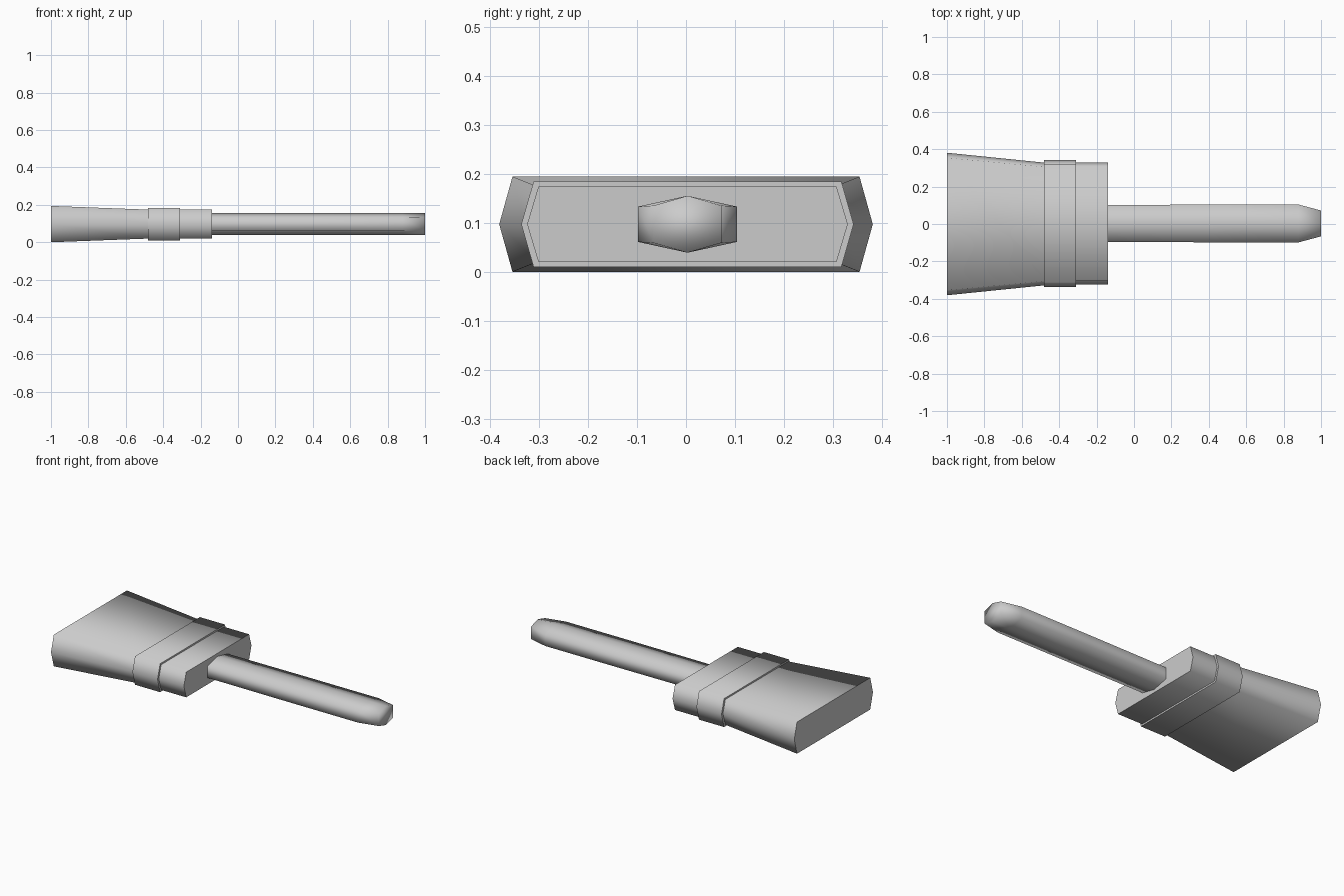
import bpy
import bmesh

cube = bpy.data.objects.get("Cube")
if cube:
    bpy.data.objects.remove(cube, do_unlink=True)

GREY = (0.6, 0.6, 0.6, 1)
grey = bpy.data.materials.new("plain grey")
grey.use_nodes = True
grey.diffuse_color = GREY
grey.node_tree.nodes["Principled BSDF"].inputs["Base Color"].default_value = GREY

MID_Z = 0.097


def wide_hex(tip, corner, half_height):
    """Six-sided section pointing sideways."""
    h = half_height
    return [(tip, 0), (corner, h), (-corner, h), (-tip, 0), (-corner, -h), (corner, -h)]


def tall_hex(half_width, corner, tip):
    """Six-sided section pointing up and down."""
    w = half_width
    return [(w, -corner), (w, corner), (0, tip), (-w, corner), (-w, -corner), (0, -tip)]


def loft(name, stations, y=0.0, round_end=False):
    """Skin sections along x; cap rims stay sharp unless the end is rounded."""
    bm = bmesh.new()
    rings = [[bm.verts.new((x, y + py, MID_Z + pz)) for py, pz in section]
             for x, section in stations]
    for a, b in zip(rings, rings[1:]):
        for i in range(len(a)):
            j = (i + 1) % len(a)
            bm.faces.new((a[i], a[j], b[j], b[i])).smooth = True
    start = bm.faces.new(rings[0][::-1])
    end = bm.faces.new(rings[-1])
    end.smooth = round_end
    for cap in (start, end):
        for edge in cap.edges:
            edge.smooth = cap == end and round_end
    bmesh.ops.recalc_face_normals(bm, faces=bm.faces)
    mesh = bpy.data.meshes.new(name)
    bm.to_mesh(mesh)
    bm.free()
    mesh.materials.append(grey)
    obj = bpy.data.objects.new(name, mesh)
    bpy.context.collection.objects.link(obj)
    return obj


# Flared bristles
block = wide_hex(0.327, 0.304, 0.077)
loft("bristles", [(-1, wide_hex(0.381, 0.354, 0.097)), (-0.47, block)])

# Wooden block that holds them, with a raised band around it
loft("ferrule_block", [(-0.48, block), (-0.14, block)], y=0.003)
band = wide_hex(0.339, 0.314, 0.087)
loft("ferrule_band", [(-0.48, band), (-0.31, band)], y=0.003)

# Handle with a narrowed end
loft("handle", [
    (-0.18, tall_hex(0.098, 0.036, 0.058)),
    (0.4, tall_hex(0.101, 0.036, 0.058)),
    (0.88, tall_hex(0.101, 0.036, 0.058)),
    (1, tall_hex(0.069, 0.038, 0.058)),
], y=0.003, round_end=True)
